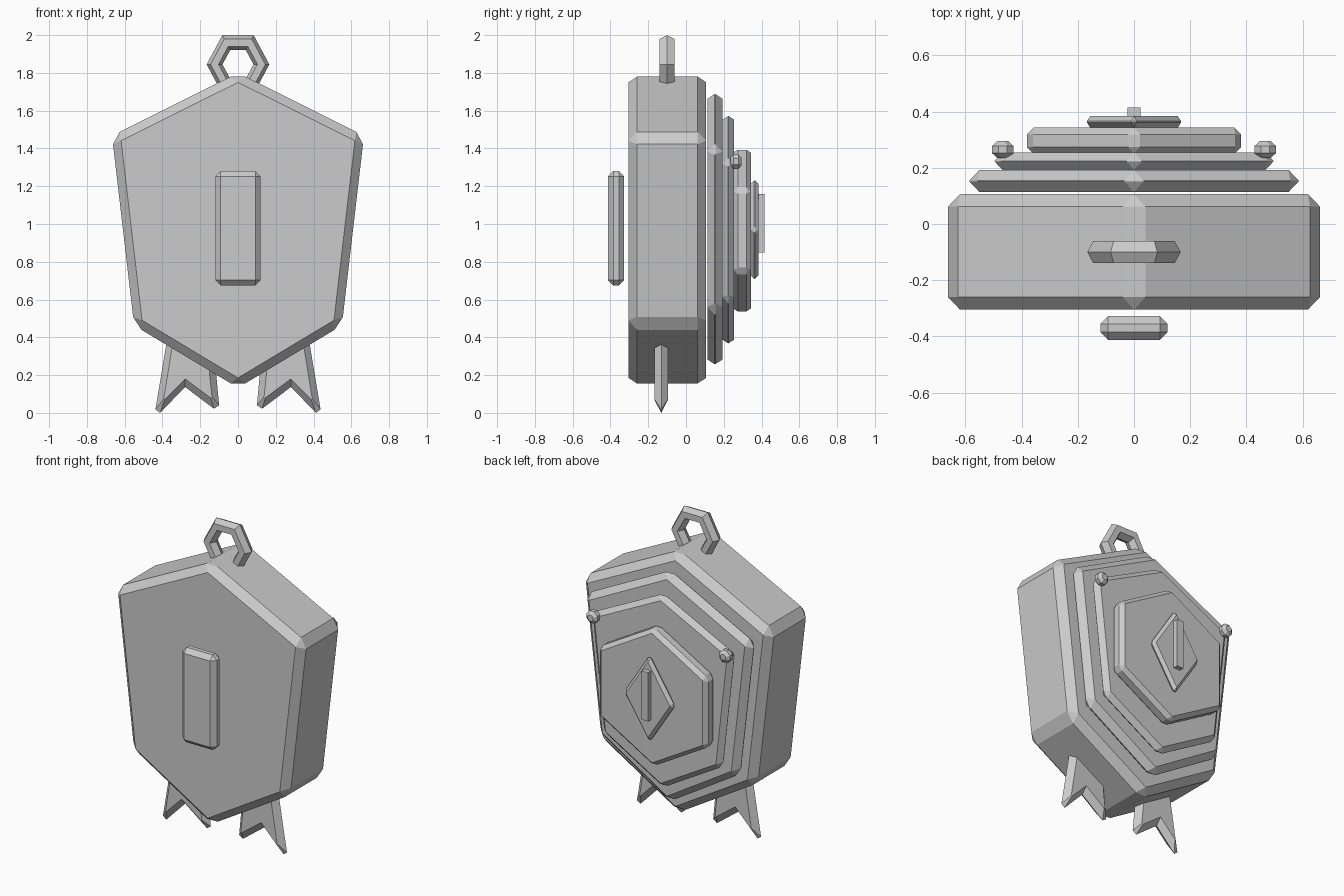
import bpy, bmesh, math

if "Cube" in bpy.data.objects:
    bpy.data.objects.remove(bpy.data.objects["Cube"])


def finish(name, bm):
    bmesh.ops.recalc_face_normals(bm, faces=bm.faces)
    me = bpy.data.meshes.new(name)
    bm.to_mesh(me)
    bm.free()
    ob = bpy.data.objects.new(name, me)
    bpy.context.collection.objects.link(ob)
    return ob


def bevel(ob, width):
    m = ob.modifiers.new("edge_bevel", 'BEVEL')
    m.width, m.segments, m.limit_method = width, 1, 'NONE'


def loft(name, loops):
    """Skin a stack of (profile, y) outlines and cap both ends."""
    bm = bmesh.new()
    rows = [[bm.verts.new((x, y, z)) for x, z in pts] for pts, y in loops]
    n = len(rows[0])
    for a, b in zip(rows, rows[1:]):
        for i in range(n):
            j = (i + 1) % n
            bm.faces.new((a[i], a[j], b[j], b[i]))
    bm.faces.new(rows[0])
    bm.faces.new(rows[-1])
    return finish(name, bm)


def plate(name, pts, y0, y1, width):
    ob = loft(name, [(pts, y0), (pts, y1)])
    if width:
        bevel(ob, width)
    return ob


def shield(top, shoulder, hip, bottom):
    """Six-sided symmetric shield outline."""
    (sx, sz), (hx, hz) = shoulder, hip
    return [(0, top), (sx, sz), (hx, hz), (0, bottom), (-hx, hz), (-sx, sz)]


def rect(x, z0, z1):
    return [(-x, z0), (x, z0), (x, z1), (-x, z1)]


# Main body and the stepped layers on the back
plate("body", shield(1.80, (0.667, 1.467), (0.55, 0.463), 0.133), -0.305, 0.107, 0.045)
plate("back_layer_large", shield(1.705, (0.59, 1.405), (0.49, 0.54), 0.238), 0.113, 0.193, 0.038)
plate("back_layer_medium", shield(1.585, (0.50, 1.335), (0.417, 0.595), 0.353), 0.193, 0.255, 0.030)
plate("back_hexagon", shield(1.405, (0.381, 1.185), (0.381, 0.745), 0.525), 0.25, 0.343, 0.024)

# Diamond with its central rod
plate("diamond", [(0, 1.245), (0.177, 0.97), (0, 0.695), (-0.177, 0.97)], 0.343, 0.384, 0.018)
plate("diamond_rod", rect(0.023, 0.85, 1.16), 0.37, 0.415, 0)

# Bar standing off the front
plate("front_bar", rect(0.12, 0.675, 1.28), -0.413, -0.328, 0.028)

# Forked feet with a sharp ridge around the edge, and the two back studs
foot = [(0.34, 0.50), (0.38, 0.36), (0.437, 0.018), (0.413, 0.0), (0.28, 0.137),
        (0.127, 0.022), (0.10, 0.04), (0.115, 0.20), (0.14, 0.50)]
inset = [(0.31, 0.50), (0.347, 0.36), (0.393, 0.075), (0.388, 0.07), (0.28, 0.18),
         (0.145, 0.08), (0.138, 0.085), (0.15, 0.20), (0.17, 0.50)]
for side, s in (("left", -1), ("right", 1)):
    mid, inner = ([(s * x, z) for x, z in p] for p in (foot, inset))
    loft("foot_" + side, [(inner, -0.168), (mid, -0.131), (inner, -0.095)])
    disc = [(s * 0.467 + 0.041 * math.cos(math.pi * (i + 0.5) / 4),
             1.33 + 0.041 * math.sin(math.pi * (i + 0.5) / 4)) for i in range(8)]
    small = [(s * 0.467 + (x - s * 0.467) * 0.5, 1.33 + (z - 1.33) * 0.5) for x, z in disc]
    loft("stud_" + side, [(small, 0.235), (disc, 0.252), (disc, 0.278), (small, 0.295)])

# Six-sided hanging ring on top
bm = bmesh.new()
N, R, r = 6, 0.124, 0.042
rows = []
for i in range(N):
    a = 2 * math.pi * i / N
    row = []
    for k in range(6):
        b = 2 * math.pi * k / 6
        d = R + r * math.cos(b)
        row.append(bm.verts.new((d * math.cos(a), -0.10 + 1.08 * r * math.sin(b),
                                 1.845 + 1.075 * d * math.sin(a))))
    rows.append(row)
for i in range(N):
    for k in range(6):
        p, q, l = rows[i], rows[(i + 1) % N], (k + 1) % 6
        bm.faces.new((p[k], q[k], q[l], p[l]))
finish("hanging_ring", bm)
